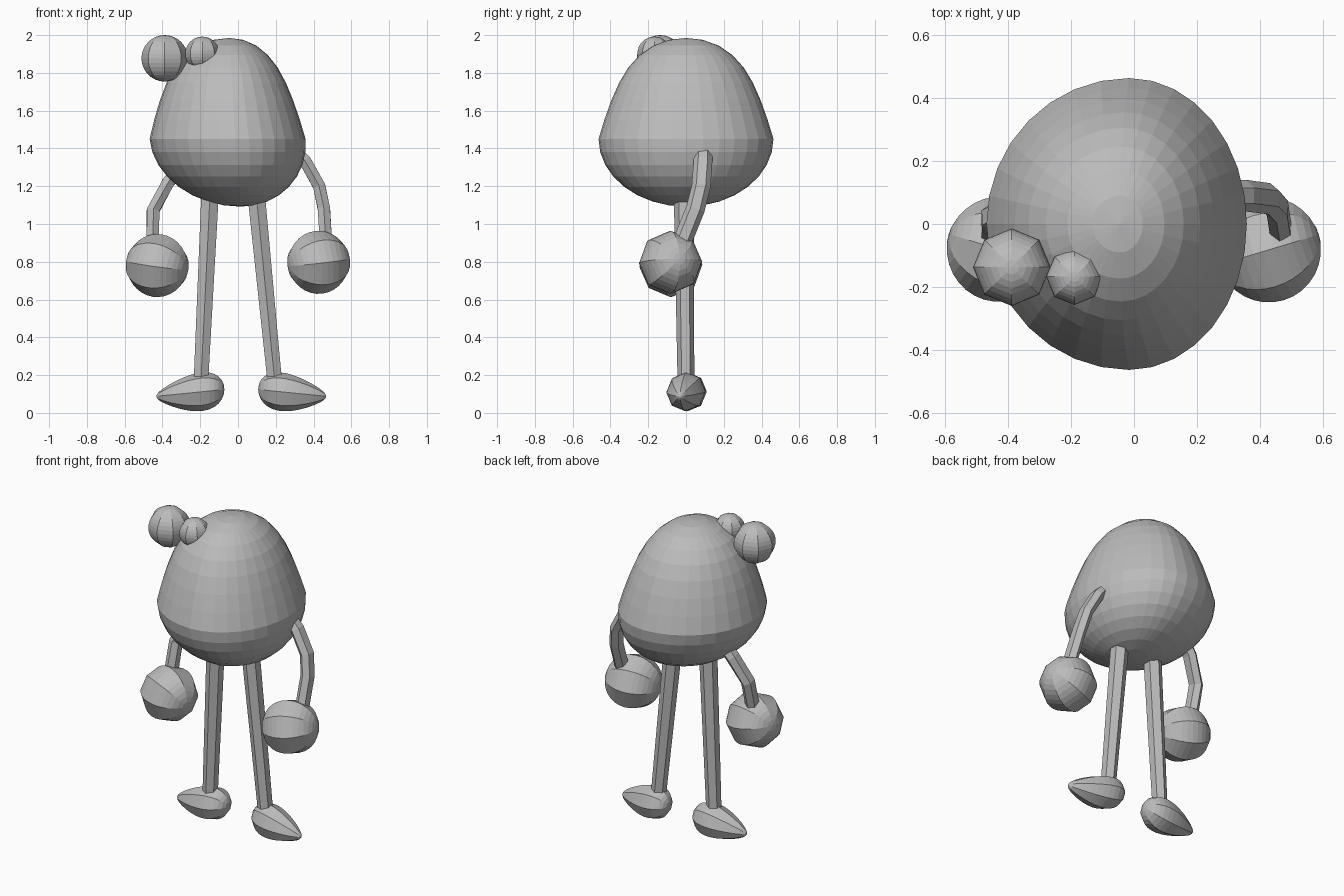
import bpy, bmesh, math
from mathutils import Vector

if "Cube" in bpy.data.objects:
    bpy.data.objects.remove(bpy.data.objects["Cube"])

grey = bpy.data.materials.new("plain grey")
grey.diffuse_color = (0.5, 0.5, 0.5, 1)
grey.use_nodes = True
grey.node_tree.nodes["Principled BSDF"].inputs["Base Color"].default_value = grey.diffuse_color


def finish(name, bm):
    bmesh.ops.recalc_face_normals(bm, faces=bm.faces)
    me = bpy.data.meshes.new(name)
    bm.to_mesh(me)
    bm.free()
    me.materials.append(grey)
    ob = bpy.data.objects.new(name, me)
    bpy.context.collection.objects.link(ob)
    return ob


def ball(name, segs, rings, shape):
    """Flat-shaded sphere whose unit vertices are remapped by shape()."""
    bm = bmesh.new()
    bmesh.ops.create_uvsphere(bm, u_segments=segs, v_segments=rings, radius=1)
    for v in bm.verts:
        v.co = shape(v.co.copy())
    return finish(name, bm)


def tube(name, path, radii, flat=1.0, sides=6):
    """Six-sided limb swept along a path; flat squeezes it sideways."""
    pts = [Vector(p) for p in path]
    bm = bmesh.new()
    loops = []
    for i, p in enumerate(pts):
        d = (pts[min(i + 1, len(pts) - 1)] - pts[max(i - 1, 0)]).normalized()
        side = Vector((0, 1, 0))
        side = (side - d * side.dot(d)).normalized()
        other = d.cross(side)
        loops.append([bm.verts.new(p + radii[i] * (
            side * math.cos(a) + other * math.sin(a) * flat))
            for a in (2 * math.pi * k / sides for k in range(sides))])
    for a, b in zip(loops, loops[1:]):
        for k in range(sides):
            n = (k + 1) % sides
            bm.faces.new((a[k], a[n], b[n], b[k]))
    bm.faces.new(loops[0])
    bm.faces.new(loops[-1])
    return finish(name, bm)


# Egg-shaped body: pointed top, flattened bottom, longer on the left
def body_shape(u):
    k = 1 - 0.32 * u.z * (1 - u.z) if u.z > 0 else 1
    return Vector((-0.015 + u.x * k * (0.453 if u.x < 0 else 0.373) - 0.03 * u.z,
                   u.y * k * 0.463,
                   1.45 + u.z * (0.535 if u.z > 0 else 0.358)))


ball("body", 32, 16, body_shape)

# Two eyes of different size on the upper left
for name, c, r in (("large_eye", (-0.388, -0.137, 1.877), 0.123),
                   ("small_eye", (-0.189, -0.167, 1.902), 0.09)):
    ball(name, 8, 16, lambda u, c=c, r=r: Vector(c) + u * r)

# Arms
tube("right_arm", [(0.27, 0.09, 1.42), (0.355, 0.09, 1.335), (0.43, 0.08, 1.2),
                   (0.455, 0.05, 1.08), (0.467, -0.03, 0.88)], [0.05] * 5, 0.75)
tube("left_arm", [(-0.24, 0.08, 1.38), (-0.37, 0.06, 1.22), (-0.45, 0.02, 1.07),
                  (-0.452, -0.03, 0.88)], [0.048] * 4, 0.8)

# Ball hands, poles pointing sideways
for name, c, axis in (("right_hand", (0.427, -0.082, 0.797), (1, 0.3, 0.12)),
                      ("left_hand", (-0.428, -0.08, 0.78), (-1, 0.3, 0.15))):
    q = Vector(axis).to_track_quat('Z', 'Y')
    ball(name, 8, 16, lambda u, c=c, q=q: Vector(c) + q @ (u * 0.167))

# Legs and teardrop feet
for name, s, top_x, y in (("left", -1, -0.155, 0.008), ("right", 1, 0.1, -0.008)):
    tube(name + "_leg", [(top_x - s * 0.01, -0.012, 1.22), (s * 0.198, 0, 0.13)],
         [0.054, 0.044])

    def foot_shape(u, s=s, y=y):
        w = 0.095 * (1 - 0.42 * u.z)
        return Vector((s * ((0.287 if s > 0 else 0.252) + 0.18 * u.z),
                       y + u.x * w - 0.012 * (s + 1) * u.z,
                       0.106 - 0.018 * u.z + u.y * w))

    ball(name + "_foot", 8, 16, foot_shape)
